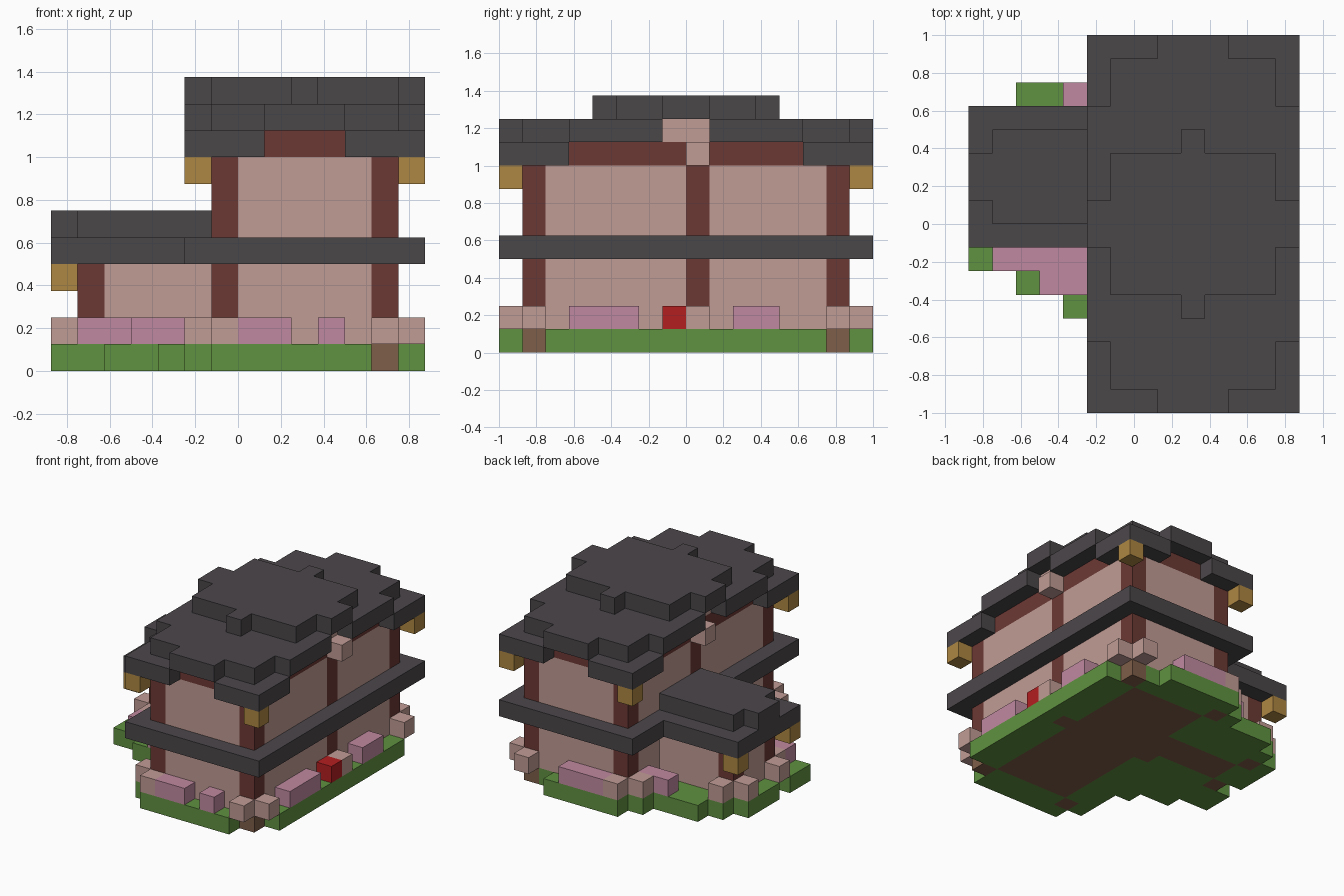
import bpy, bmesh
from itertools import product

cube = bpy.data.objects.get("Cube")
if cube:
    bpy.data.objects.remove(cube, do_unlink=True)

U = 0.125  # edge of one block


def material(name, r, g, b):
    lin = [((c / 255 + 0.055) / 1.055) ** 2.4 for c in (r, g, b)] + [1.0]
    m = bpy.data.materials.new(name)
    m.use_nodes = True
    m.diffuse_color = lin
    m.node_tree.nodes["Principled BSDF"].inputs["Base Color"].default_value = lin
    return m


slate = material("dark slate", 75, 71, 74)
plaster = material("pale plaster", 193, 156, 149)
timber = material("red timber", 108, 57, 52)
gold = material("lantern gold", 174, 135, 66)
grass = material("grass green", 96, 145, 64)
pink = material("blossom pink", 192, 138, 160)
red = material("bright red", 180, 30, 32)
earth = material("earth brown", 126, 94, 72)


def box(x0, x1, y0, y1, z0, z1):
    """Set of blocks filling a box, counted in block units."""
    return set(product(range(x0, x1), range(y0, y1), range(z0, z1)))


def mirror_x(cells):
    """Mirror across the middle of the main house."""
    return cells | {(18 - x, y, z) for x, y, z in cells}


def four(cells):
    cells = mirror_x(cells)
    return cells | {(x, 15 - y, z) for x, y, z in cells}


def part(name, mat, cells):
    """Build the outer skin of a set of blocks."""
    bm = bmesh.new()
    verts = {}

    def vert(p):
        if p not in verts:
            verts[p] = bm.verts.new((p[0] * U - 0.875, p[1] * U - 1, p[2] * U))
        return verts[p]

    for cell in sorted(cells):
        for axis, side in product(range(3), (0, 1)):
            near = list(cell)
            near[axis] += 2 * side - 1
            if tuple(near) in cells:
                continue
            a, b = (axis + 1) % 3, (axis + 2) % 3
            ring = []
            for da, db in ((0, 0), (1, 0), (1, 1), (0, 1)):
                p = list(cell)
                p[axis] += side
                p[a] += da
                p[b] += db
                ring.append(vert(tuple(p)))
            bm.faces.new(ring if side else ring[::-1])
    mesh = bpy.data.meshes.new(name)
    bm.to_mesh(mesh)
    bm.free()
    mesh.materials.append(mat)
    obj = bpy.data.objects.new(name, mesh)
    bpy.context.collection.objects.link(obj)


# Posts: house corners, middle of the long sides, wing corners
house_posts = four(box(6, 7, 1, 2, 0, 8)) | mirror_x(box(6, 7, 8, 9, 0, 8))
wing_posts = box(1, 2, 8, 9, 0, 4) | box(1, 2, 11, 12, 0, 4)
posts = house_posts | wing_posts
eave_level = box(0, 14, 0, 16, 4, 5)
ground_level = box(0, 14, 0, 16, 0, 1)
part("timber_posts", timber, posts - eave_level - ground_level)

# Ground: soil under the rooms, grass around it
soil = box(7, 12, 2, 14, 0, 1) | box(2, 7, 9, 11, 0, 1) | (posts & ground_level)
lawn = (box(5, 14, 2, 14, 0, 1) | box(5, 13, 1, 15, 0, 1)
        | box(6, 12, 0, 1, 0, 1) | box(6, 11, 15, 16, 0, 1)
        | box(1, 6, 7, 13, 0, 1) | box(0, 1, 9, 12, 0, 1)
        | box(0, 6, 6, 8, 0, 1) | box(2, 6, 5, 6, 0, 1)
        | box(4, 6, 4, 5, 0, 1) | box(2, 6, 13, 14, 0, 1))
part("soil", earth, soil)
part("lawn", grass, lawn - soil)

# Walls and the beam under the roof
walls = box(6, 13, 1, 15, 1, 8) | box(1, 6, 8, 12, 1, 4)
part("walls", plaster, walls - posts - eave_level)
part("roof_beam", timber, box(6, 13, 1, 15, 8, 9))

# Eaves between the floors and the wing roof
part("lower_eaves", slate, box(5, 14, 0, 16, 4, 5) | box(0, 5, 7, 13, 4, 5))
part("wing_roof", slate, box(1, 6, 8, 12, 5, 6) | box(0, 1, 9, 11, 5, 6))

# Main roof in three steps, with a recessed gable at each side
gable_recess = mirror_x(box(5, 6, 7, 9, 9, 10))
gable_wall = mirror_x(box(6, 7, 7, 9, 9, 10))
corners = four(box(5, 8, 0, 1, 8, 9) | box(5, 6, 0, 3, 8, 9))
middle = box(5, 14, 3, 13, 9, 10) | box(6, 13, 1, 15, 9, 10) | box(8, 11, 0, 16, 9, 10)
top = box(6, 13, 5, 11, 10, 11) | box(5, 14, 7, 9, 10, 11) | box(9, 10, 4, 12, 10, 11)
part("main_roof", slate, (corners | middle | top) - gable_recess - gable_wall)
part("gable_walls", plaster, gable_wall)
part("gable_brackets", plaster, mirror_x(box(5, 6, 8, 9, 8, 9)))

# Lanterns hanging from the eave corners
part("lanterns", gold, four(box(5, 6, 0, 1, 7, 8))
     | box(0, 1, 7, 8, 3, 4) | box(0, 1, 12, 13, 3, 4))

# Footing stones beside the posts
part("footing_stones", plaster,
     four(box(5, 6, 1, 2, 1, 2) | box(6, 7, 0, 1, 1, 2))
     | box(13, 14, 8, 9, 1, 2)
     | box(0, 1, 8, 9, 1, 2) | box(1, 2, 7, 8, 1, 2)
     | box(0, 1, 11, 12, 1, 2) | box(1, 2, 12, 13, 1, 2))

# Flower beds and the red box
part("flower_beds", pink,
     box(7, 9, 0, 1, 1, 2) | box(10, 11, 0, 1, 1, 2)
     | box(13, 14, 3, 6, 1, 2) | box(13, 14, 10, 12, 1, 2)
     | box(7, 10, 15, 16, 1, 2) | box(4, 6, 13, 14, 1, 2)
     | box(1, 5, 6, 7, 1, 2) | box(3, 5, 5, 6, 1, 2))
part("red_box", red, box(13, 14, 7, 8, 1, 2))
